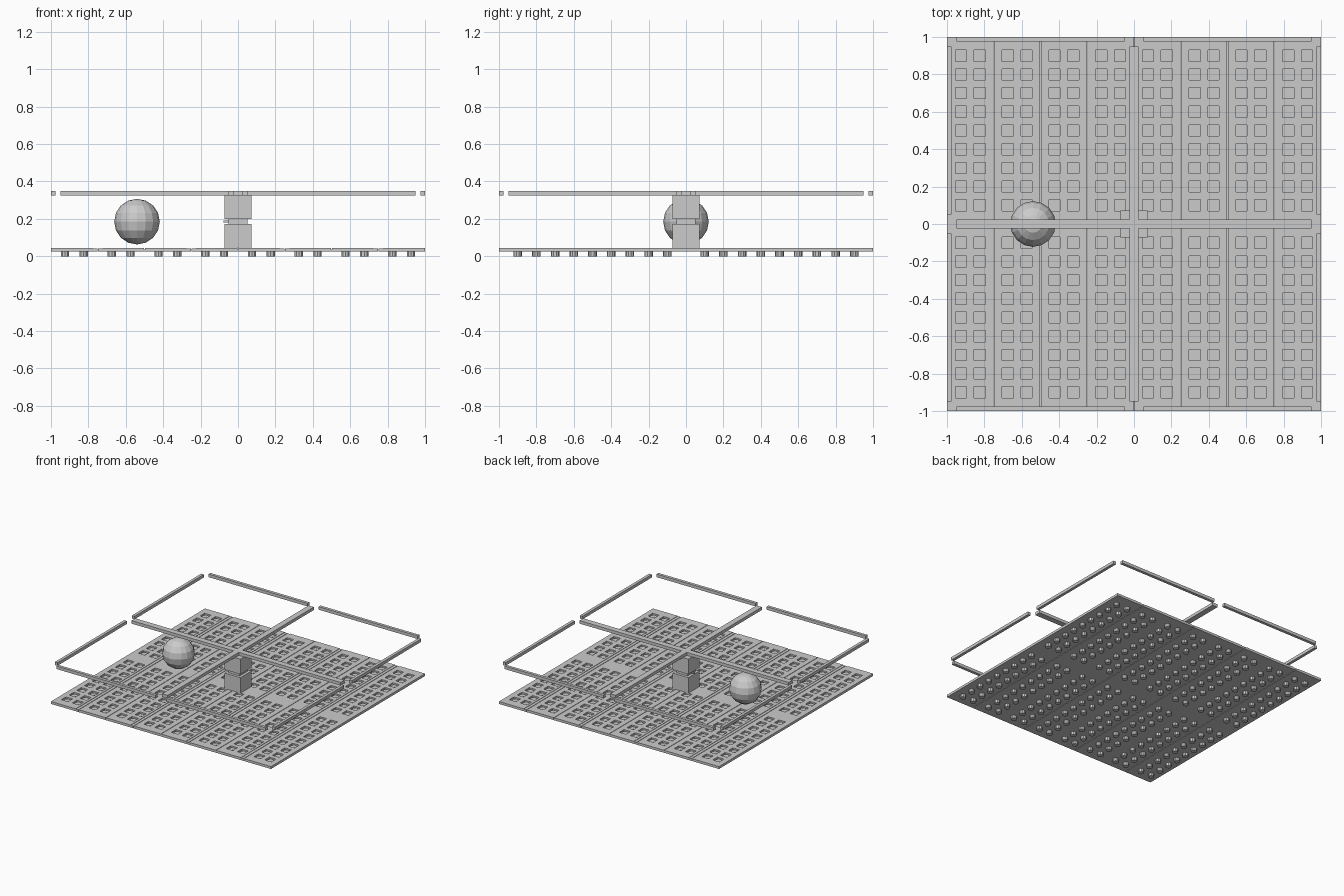
import bpy, bmesh, math
from mathutils import Matrix

if "Cube" in bpy.data.objects:
    bpy.data.objects.remove(bpy.data.objects["Cube"])

grey = bpy.data.materials.new("plain grey")
grey.diffuse_color = (0.6, 0.6, 0.6, 1)
grey.use_nodes = True
grey.node_tree.nodes["Principled BSDF"].inputs["Base Color"].default_value = grey.diffuse_color


def finish(bm, name):
    bmesh.ops.recalc_face_normals(bm, faces=bm.faces)
    me = bpy.data.meshes.new(name)
    bm.to_mesh(me)
    bm.free()
    me.materials.append(grey)
    ob = bpy.data.objects.new(name, me)
    bpy.context.collection.objects.link(ob)
    return ob


def add_box(bm, x0, x1, y0, y1, z0, z1):
    m = Matrix.Translation(((x0 + x1) / 2, (y0 + y1) / 2, (z0 + z1) / 2))
    bmesh.ops.create_cube(bm, size=1, matrix=m @ Matrix.Diagonal((x1 - x0, y1 - y0, z1 - z0, 1)))


def box(name, *dims):
    bm = bmesh.new()
    add_box(bm, *dims)
    return finish(bm, name)


BOTTOM, TOP, POCKET, HALF = 0.025, 0.045, 0.033, 0.03
rows = [s * i / 10 for s in (-1, 1) for i in range(1, 10)]
columns = [-0.875 + 0.25 * i + s * 0.05 for i in range(8) for s in (-1, 1)]


# Floor planks: a grid of faces with a square pocket sunk at every peg
def plank(name, x0, x1):
    mine = [c for c in columns if x0 < c < x1]
    xs = sorted([x0, x1] + [c + s * HALF for c in mine for s in (-1, 1)])
    ys = sorted([-1, 1] + [r + s * HALF for r in rows for s in (-1, 1)])
    bm = bmesh.new()
    grid = [[bm.verts.new((x, y, TOP)) for y in ys] for x in xs]
    pockets = []
    for i in range(len(xs) - 1):
        for j in range(len(ys) - 1):
            f = bm.faces.new((grid[i][j], grid[i + 1][j], grid[i + 1][j + 1], grid[i][j + 1]))
            if i % 2 and j % 2:
                pockets.append(f)
    # outer walls and underside
    rim = [e for e in bm.edges if e.is_boundary]
    walls = bmesh.ops.extrude_edge_only(bm, edges=rim)["geom"]
    for v in walls:
        if isinstance(v, bmesh.types.BMVert):
            v.co.z = BOTTOM
    bmesh.ops.holes_fill(bm, edges=[e for e in bm.edges if e.is_boundary], sides=0)
    # sunken pockets
    sunk = bmesh.ops.extrude_discrete_faces(bm, faces=pockets)["faces"]
    for f in sunk:
        for v in f.verts:
            v.co.z = POCKET
    finish(bm, name)


for i in range(8):
    left, right = -1 + 0.25 * i, -0.75 + 0.25 * i
    # odd joints are wide grooves, even joints are hairline seams
    x0 = left + (0.025 if i % 2 else (0.002 if i else 0))
    x1 = right - (0.002 if i % 2 and i < 7 else (0 if i == 7 else 0.025))
    plank(f"floor_plank_{i + 1}", x0, x1)

# Paired joint strips lying in the wide grooves, and fillers under the seams
bm = bmesh.new()
for x in (-0.75, -0.25, 0.25, 0.75):
    add_box(bm, x - 0.025, x - 0.002, -1, 1, BOTTOM, 0.042)
    add_box(bm, x + 0.002, x + 0.025, -1, 1, BOTTOM, 0.042)
for x in (-0.5, 0, 0.5):
    add_box(bm, x - 0.002, x + 0.002, -1, 1, BOTTOM, 0.035)
finish(bm, "joint_strips")

# Round pegs: feet below the floor, with a low head showing in each pocket
bm = bmesh.new()
for x in columns:
    for y in rows:
        for z0, z1 in ((0, BOTTOM), (POCKET, 0.038)):
            bmesh.ops.create_cone(bm, cap_ends=True, segments=10, radius1=0.023, radius2=0.023,
                                  depth=z1 - z0, matrix=Matrix.Translation((x, y, (z0 + z1) / 2)))
finish(bm, "floor_pegs")

# Centre pillar: two blocks with a narrow neck between them
box("pillar_lower_block", -0.072, 0.072, -0.072, 0.072, TOP, 0.172)
box("pillar_neck", -0.05, 0.05, -0.05, 0.05, 0.172, 0.2)
box("pillar_upper_block", -0.072, 0.072, -0.072, 0.072, 0.2, 0.325)
box("neck_pin", -0.078, -0.05, -0.006, 0.006, 0.18, 0.19)

# Hanging frame: centre cross plus broken outer edge bars
Z0, Z1 = 0.325, 0.35
box("centre_bar_across", -0.95, 0.95, -0.024, 0.024, Z0, Z1)
for s, tag in ((-1, "front"), (1, "back")):
    a, b = sorted((s * 0.024, s * 0.95))
    box(f"centre_bar_{tag}", -0.024, 0.024, a, b, Z0, Z1)
for s in (-1, 1):
    e0, e1 = sorted((s * 0.976, s))
    for t in (-1, 1):
        a, b = sorted((t * 0.05, t * 0.95))
        box("edge_bar_along_x", a, b, e0, e1, Z0, Z1)
        box("edge_bar_along_y", e0, e1, a, b, Z0, Z1)

# Faceted ball
bm = bmesh.new()
bmesh.ops.create_uvsphere(bm, u_segments=16, v_segments=8, radius=0.122,
                          matrix=Matrix.Translation((-0.54, 0, 0.185)))
finish(bm, "ball")
